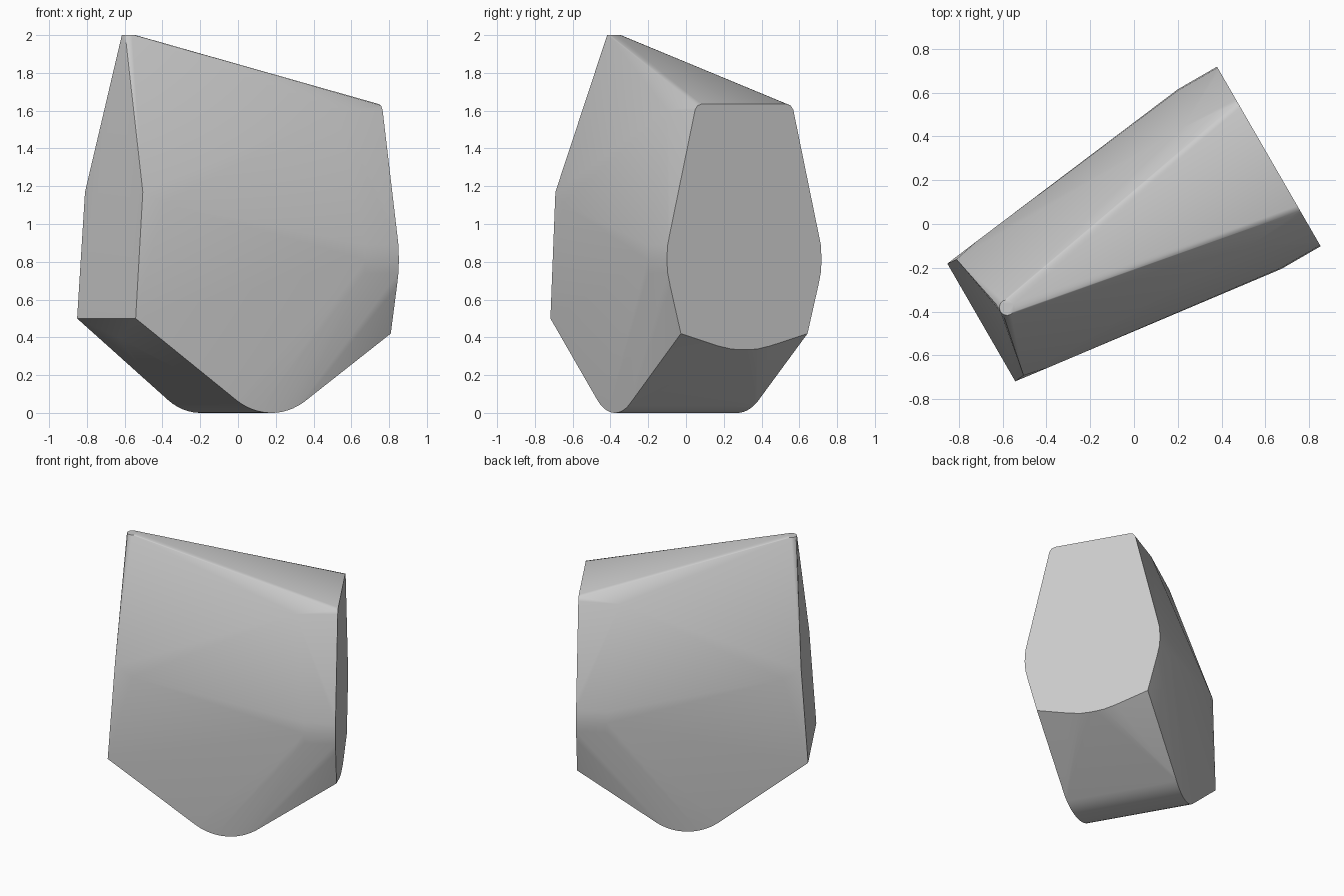
import bpy, bmesh, math
from mathutils import Matrix, Vector

cube = bpy.data.objects.get("Cube")
if cube:
    bpy.data.objects.remove(cube, do_unlink=True)

# One plain grey
grey = bpy.data.materials.new("stone_grey")
grey.use_nodes = True
colour = (0.6, 0.6, 0.6, 1)
grey.diffuse_color = colour
grey.node_tree.nodes["Principled BSDF"].inputs["Base Color"].default_value = colour

points = []


def pair(along, half, z):
    """Add a point on each side of the centre plane."""
    for side in (-1, 1):
        points.append(Vector((along, side * half, z)))


# Flat back plate: rounded top corners, bulging sides, bowed bottom
BACK = 0.687
bulge = [(0.452, 0.96), (0.468, 0.89), (0.473, 0.81), (0.468, 0.74), (0.452, 0.67)]
top_corner = [(0.26, 1.635), (0.285, 1.627), (0.3, 1.605), (0.306, 1.58)]
bottom_bow = [(0.387, 0.42), (0.16, 0.355), (0.08, 0.338), (0.02, 0.335)]
for half, z in bulge + top_corner + bottom_bow:
    pair(BACK, half, z)

# Straight run of the bulge and of the upper shoulders
for half, z in bulge:
    pair(0.48, half, z)
pair(0.41, 0.31, 1.6)

# Flat front face and the point beneath it
pair(-0.828, 0.31, 0.5)
pair(-0.782, 0.306, 1.17)
pair(-0.665, 0.331, 1.11)
points.append(Vector((-0.75, 0, 0.395)))

# Small round tip
for i in range(12):
    a = math.tau * i / 12
    points.append(Vector((-0.692 + 0.036 * math.cos(a), 0.036 * math.sin(a), 2)))

# Rounded keel across the bottom
R = 0.35
for i in range(13):
    a = math.radians(-36 + 69 * i / 12)
    along = -0.035 + R * math.sin(a)
    pair(along, 0.376 + 0.06 * along, R - R * math.cos(a))

# Wrap the points in a convex skin
bm = bmesh.new()
for p in points:
    bm.verts.new(p)
result = bmesh.ops.convex_hull(bm, input=bm.verts[:])
loose = [v for v in bm.verts if not v.link_faces]
bmesh.ops.delete(bm, geom=loose, context="VERTS")
bmesh.ops.dissolve_limit(bm, angle_limit=math.radians(0.3),
                         verts=bm.verts[:], edges=bm.edges[:])
bmesh.ops.recalc_face_normals(bm, faces=bm.faces[:])

# Turn the body and centre it on the ground
turn = Matrix.Rotation(math.radians(30), 4, "Z") @ Matrix.Translation((0, -0.04, 0))
bmesh.ops.transform(bm, matrix=turn, verts=bm.verts[:])
lo = [min(v.co[k] for v in bm.verts) for k in range(3)]
hi = [max(v.co[k] for v in bm.verts) for k in range(3)]
shift = Vector((-(lo[0] + hi[0]) / 2, -(lo[1] + hi[1]) / 2, -lo[2]))
bmesh.ops.translate(bm, vec=shift, verts=bm.verts[:])

mesh = bpy.data.meshes.new("faceted_body")
bm.to_mesh(mesh)
bm.free()
mesh.materials.append(grey)
body = bpy.data.objects.new("faceted_body", mesh)
bpy.context.collection.objects.link(body)

# Smooth shading with crisp edges
bpy.ops.object.select_all(action="DESELECT")
body.select_set(True)
bpy.context.view_layer.objects.active = body
bpy.ops.object.shade_smooth_by_angle(angle=math.radians(30))
